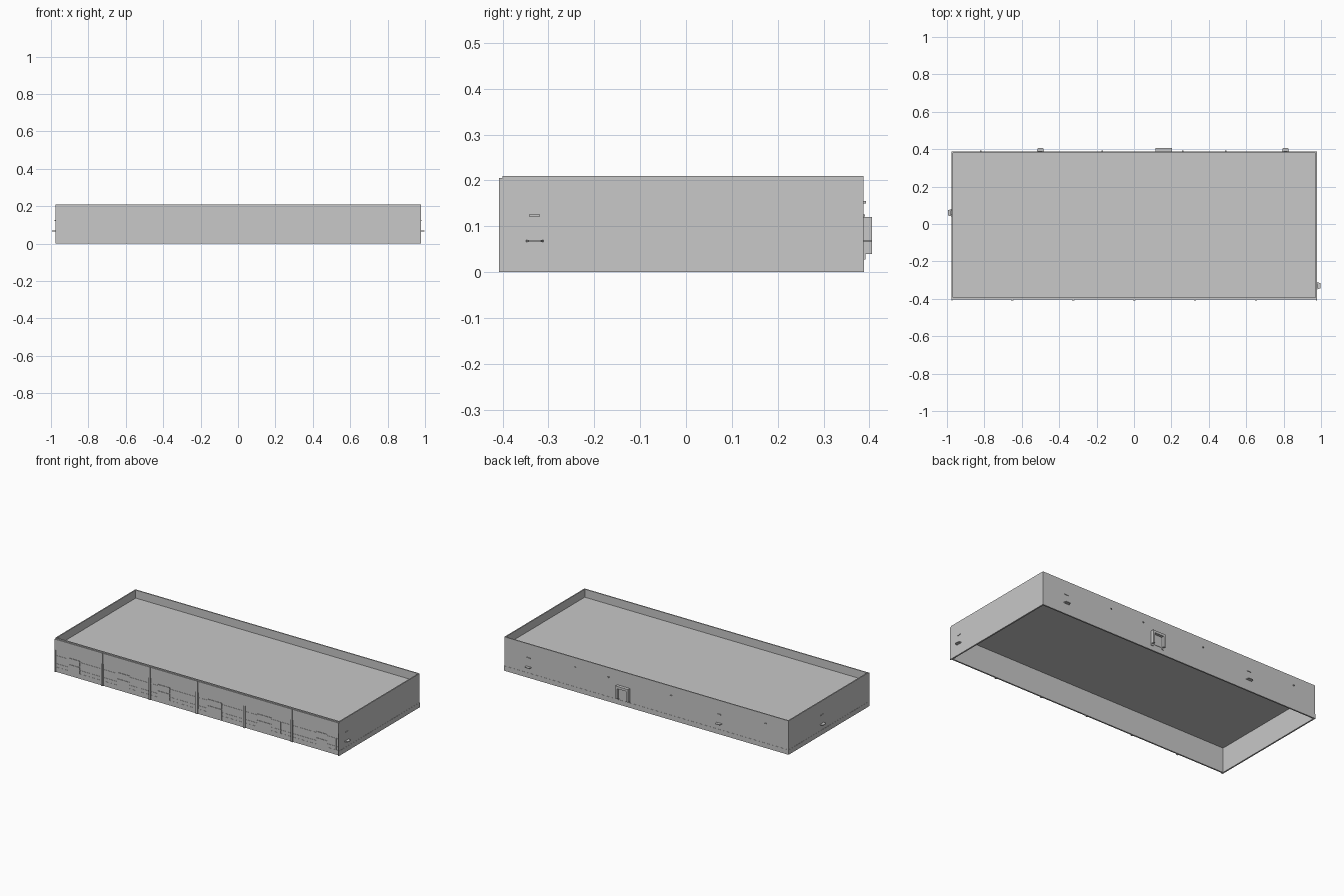
import bpy
import bmesh

cube = bpy.data.objects.get("Cube")
if cube:
    bpy.data.objects.remove(cube, do_unlink=True)

grey = bpy.data.materials.new("light grey")
grey.use_nodes = True
colour = (0.58, 0.58, 0.58, 1)
grey.diffuse_color = colour
grey.node_tree.nodes["Principled BSDF"].inputs["Base Color"].default_value = colour

X0, X1, Y0, Y1, H = -0.976, 0.978, -0.4, 0.387, 0.21


def finish(name, bm):
    bmesh.ops.recalc_face_normals(bm, faces=bm.faces)
    mesh = bpy.data.meshes.new(name)
    bm.to_mesh(mesh)
    bm.free()
    mesh.materials.append(grey)
    obj = bpy.data.objects.new(name, mesh)
    bpy.context.collection.objects.link(obj)
    return obj


def prism(name, points, z0, z1):
    bm = bmesh.new()
    face = bm.faces.new([bm.verts.new((x, y, z0)) for x, y in points])
    made = bmesh.ops.extrude_face_region(bm, geom=[face])["geom"]
    top = [v for v in made if isinstance(v, bmesh.types.BMVert)]
    bmesh.ops.translate(bm, verts=top, vec=(0, 0, z1 - z0))
    return finish(name, bm)


def box(name, x0, x1, y0, y1, z0, z1):
    return prism(name, [(x0, y0), (x1, y0), (x1, y1), (x0, y1)], z0, z1)


def ring(name, outset, thick, z0, z1):
    # Closed wall loop around the rectangular plan
    bm = bmesh.new()
    loops = []
    for inset, z in ((-outset, z0), (-outset, z1), (thick, z1), (thick, z0)):
        a, b, c, d = X0 + inset, X1 - inset, Y0 + inset, Y1 - inset
        loops.append([bm.verts.new((x, y, z)) for x, y in ((a, c), (b, c), (b, d), (a, d))])
    for i in range(4):
        lower, upper = loops[i], loops[(i + 1) % 4]
        for j in range(4):
            k = (j + 1) % 4
            bm.faces.new((lower[j], lower[k], upper[k], upper[j]))
    return finish(name, bm)


# Hollow shell, open underneath, with a sunken roof
ring("outer_walls", 0, 0.007, 0, H)
ring("wall_plinth", 0.001, 0.008, 0, 0.03)
box("roof_deck", X0 + 0.005, X1 - 0.005, Y0 + 0.005, Y1 - 0.005, 0.155, 0.16)

# Front pilasters and the bays between them
step = (X1 - X0) / 6
for i in range(7):
    x = X0 + i * step
    left, right = max(x - 0.006, X0), min(x + 0.006, X1)
    box("front_pilaster", left, right, -0.408, Y0 + 0.002, 0, 0.205)

# Door and window panels, as fractions of the bay width
panels = [
    (0.28, 0.5), (0.3, 0.55), (0.15, 0.4), (0.2, 0.5), (0.25, 0.55), (0.5, 0.72),
]
for i, (start, end) in enumerate(panels):
    a = X0 + i * step + 0.006
    b = a + step - 0.012
    box("fascia_band", a, b, -0.404, Y0 + 0.002, 0.136, 0.203)
    for z in (0.05, 0.1):
        box("facade_rail", a, b, -0.4015, Y0 + 0.002, z, z + 0.002)
    s, e = a + start * step, a + end * step
    box("shopfront_door", s, e, -0.403, Y0 + 0.002, 0.002, 0.07)
    box("upper_window", s, e, -0.403, Y0 + 0.002, 0.075, 0.11)
    box("facade_post", e + 0.06, e + 0.063, -0.402, Y0 + 0.002, 0.03, 0.1)


def canopy(axis, centre, wall, outward):
    # Thin tapered canopy with a small lamp above, on any wall
    def plan(points):
        out = [(centre + u, wall + outward * v) for u, v in points]
        return out if axis == "x" else [(v, u) for u, v in out]
    prism("door_canopy", plan([(-0.02, -0.002), (0.02, -0.002), (0.014, 0.019), (-0.014, 0.019)]), 0.066, 0.07)
    prism("door_lamp", plan([(-0.012, -0.002), (0.012, -0.002), (0.012, 0.004), (-0.012, 0.004)]), 0.121, 0.126)


canopy("x", -0.5, Y1, 1)
canopy("x", 0.81, Y1, 1)
canopy("y", -0.33, X1, 1)
canopy("y", 0.06, X0, -1)

# Rear loading dock surround
for x in (0.115, 0.19):
    box("dock_side", x, x + 0.012, Y1 - 0.002, 0.406, 0.04, 0.12)
box("dock_header", 0.115, 0.202, Y1 - 0.002, 0.406, 0.105, 0.12)
box("dock_door", 0.127, 0.19, Y1 - 0.002, Y1 + 0.002, 0.04, 0.105)
for x in (0.115, 0.19):
    box("dock_bumper", x, x + 0.012, Y1 - 0.002, Y1 + 0.005, 0.028, 0.04)

# Rear wall lamps
for x in (-0.82, -0.17, 0.26, 0.49):
    box("wall_lamp", x - 0.004, x + 0.004, Y1 - 0.002, Y1 + 0.006, 0.15, 0.155)
